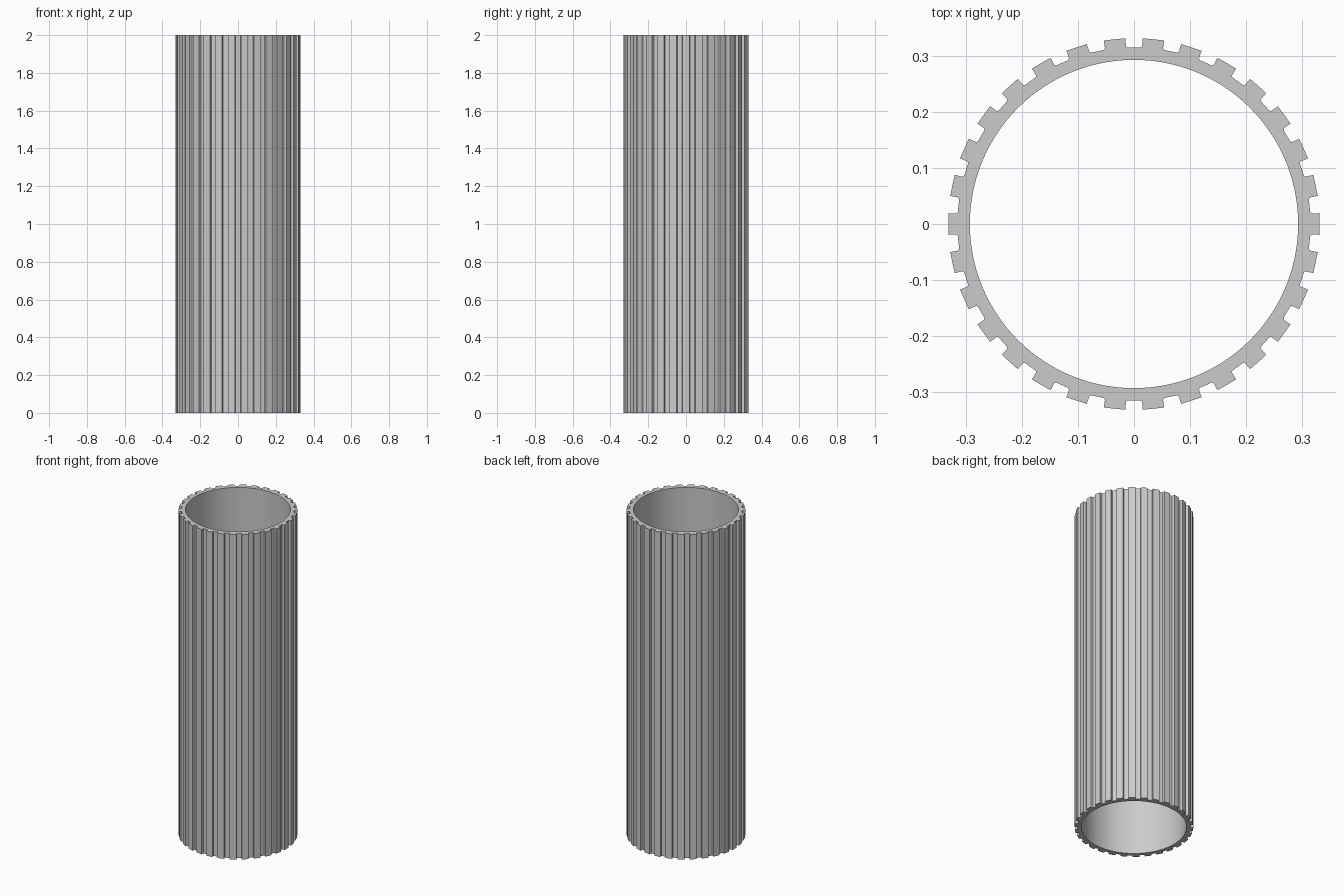
import bpy, bmesh, math

if "Cube" in bpy.data.objects:
    bpy.data.objects.remove(bpy.data.objects["Cube"], do_unlink=True)

HEIGHT = 2.0
TEETH = 30
PITCH = math.tau / TEETH
OUTER, INNER, FLOOR = 0.331, 0.2925, 0.3145
MOUTH, WALL, FILLET = 0.0155, 0.0145, 0.004   # groove half widths, corner radius

# Half a groove and half a tooth, as (angle from the groove centre, radius)
half = [(MOUTH, OUTER)]
for step in range(4):
    a = step * math.pi / 6
    half.append((WALL - FILLET + FILLET * math.cos(a),
                 FLOOR + FILLET - FILLET * math.sin(a)))
polar = [(math.atan2(x, y), math.hypot(x, y)) for x, y in reversed(half)]
rim = polar[-1][0]
pitch_profile = [(-a, r) for a, r in reversed(polar)] + [(0, FLOOR)] + polar
pitch_profile += [(rim + (PITCH - 2 * rim) * t / 4, OUTER) for t in range(1, 4)]

# Closed outer outline with a tooth centred on +x
outline = [(a + (i + 0.5) * PITCH, r) for i in range(TEETH) for a, r in pitch_profile]

# Fluted tube wall with flat ring ends
bm = bmesh.new()


def loop(points, z):
    return [bm.verts.new((r * math.cos(a), r * math.sin(a), z)) for a, r in points]


bore = [(a, INNER) for a, r in outline]
rings = [loop(outline, 0), loop(outline, HEIGHT), loop(bore, HEIGHT), loop(bore, 0)]
for k, ring in enumerate(rings):
    after = rings[(k + 1) % len(rings)]
    for i in range(len(ring)):
        j = (i + 1) % len(ring)
        bm.faces.new((ring[i], ring[j], after[j], after[i]))
bmesh.ops.recalc_face_normals(bm, faces=bm.faces[:])
mesh = bpy.data.meshes.new("fluted_tube")
bm.to_mesh(mesh)
bm.free()

tube = bpy.data.objects.new("fluted_tube", mesh)
bpy.context.collection.objects.link(tube)

# Plain grey finish
grey = bpy.data.materials.new("light grey")
grey.use_nodes = True
colour = (0.6, 0.6, 0.6, 1)
grey.diffuse_color = colour
grey.node_tree.nodes["Principled BSDF"].inputs["Base Color"].default_value = colour
mesh.materials.append(grey)

# Smooth bore and fillets, sharp tooth edges
bpy.ops.object.select_all(action="DESELECT")
tube.select_set(True)
bpy.context.view_layer.objects.active = tube
bpy.ops.object.shade_smooth_by_angle(angle=math.radians(40))
